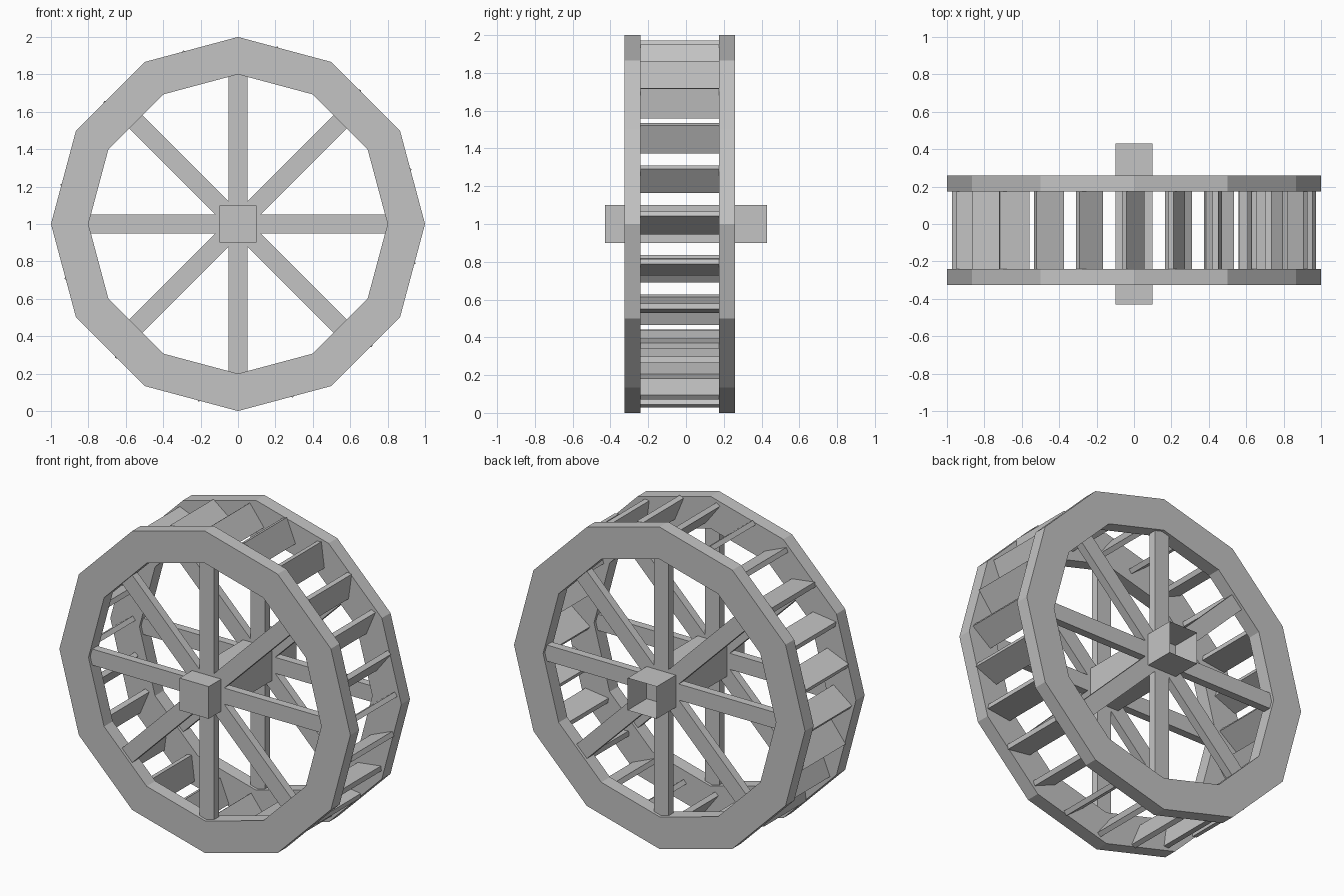
import bpy, bmesh
from math import cos, sin, radians
from mathutils import Matrix, Vector

if "Cube" in bpy.data.objects:
    bpy.data.objects.remove(bpy.data.objects["Cube"], do_unlink=True)

# One flat grey for the whole wheel
grey = bpy.data.materials.new("plain grey")
grey.use_nodes = True
colour = (0.55, 0.55, 0.55, 1)
grey.diffuse_color = colour
grey.node_tree.nodes["Principled BSDF"].inputs["Base Color"].default_value = colour

HUB = Vector((0, 0, 1))
RIMS = {"front": -0.2825, "back": 0.2175}
RIM_DEPTH = 0.085
SIDES = 12


def finish(bm, name):
    bmesh.ops.recalc_face_normals(bm, faces=bm.faces)
    mesh = bpy.data.meshes.new(name)
    bm.to_mesh(mesh)
    bm.free()
    mesh.materials.append(grey)
    obj = bpy.data.objects.new(name, mesh)
    obj.location = HUB
    bpy.context.collection.objects.link(obj)
    return obj


def add_box(bm, size, matrix=Matrix()):
    made = bmesh.ops.create_cube(bm, size=1, matrix=matrix @ Matrix.Diagonal((*size, 1)))
    return made["verts"]


def spin(degrees):
    # Counter-clockwise as seen from the front
    return Matrix.Rotation(radians(-degrees), 4, 'Y')


# Twelve-sided rim with a matching opening
def make_rim(name, y):
    bm = bmesh.new()
    loops = []
    for radius, side in ((1, -1), (1, 1), (0.8, 1), (0.8, -1)):
        loops.append([bm.verts.new((radius * cos(radians(i * 360 / SIDES)),
                                    y + side * RIM_DEPTH / 2,
                                    radius * sin(radians(i * 360 / SIDES))))
                      for i in range(SIDES)])
    for k in range(4):
        a, b = loops[k], loops[(k + 1) % 4]
        for i in range(SIDES):
            j = (i + 1) % SIDES
            bm.faces.new((a[i], a[j], b[j], b[i]))
    finish(bm, name)


# Eight spokes meeting at the axle
def make_spokes(name, y):
    bm = bmesh.new()
    for i in range(8):
        add_box(bm, (0.81, 0.05, 0.1), spin(i * 45) @ Matrix.Translation((0.405, y, 0)))
    finish(bm, name)


for end, y in RIMS.items():
    make_rim(end + "_rim", y)
    make_spokes(end + "_spokes", y)

# Tilted paddles between the rims
bm = bmesh.new()
inner_front = RIMS["front"] + RIM_DEPTH / 2
inner_back = RIMS["back"] - RIM_DEPTH / 2
middle = (inner_front + inner_back) / 2
for i in range(24):
    place = spin(i * 15 + 0.3) @ Matrix.Translation((0.9, middle, 0)) @ spin(37)
    add_box(bm, (0.16, inner_back - inner_front, 0.03), place)
finish(bm, "paddles")

# Square axle, open at the back end
bm = bmesh.new()
add_box(bm, (0.2, 0.86, 0.2))
bm.normal_update()
bmesh.ops.delete(bm, geom=[f for f in bm.faces if f.normal.y > 0.9], context='FACES_ONLY')
finish(bm, "axle")
